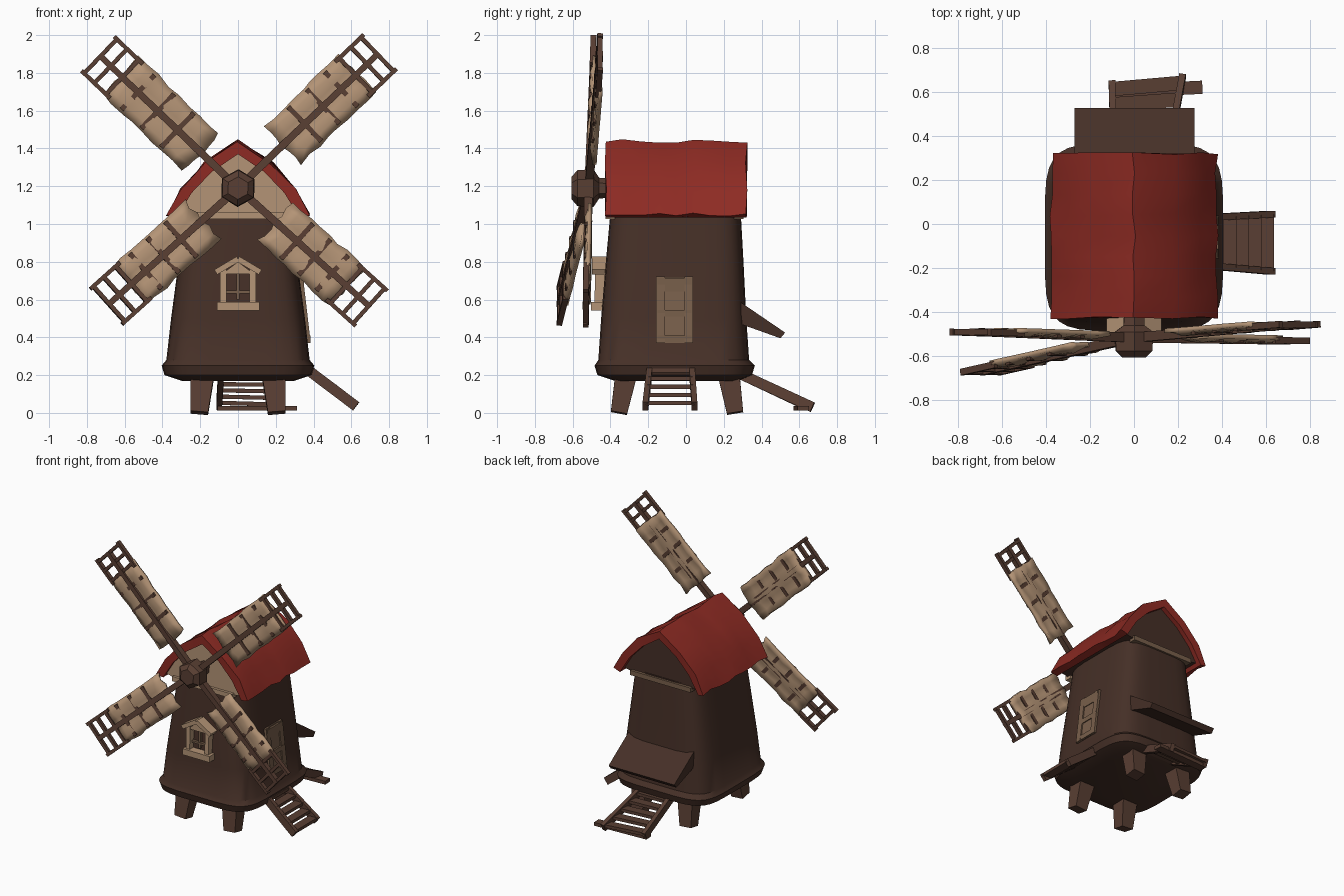
import bpy, bmesh, math, random
from mathutils import Vector, Matrix

if "Cube" in bpy.data.objects:
    bpy.data.objects.remove(bpy.data.objects["Cube"])

random.seed(4)


def material(name, rgb):
    m = bpy.data.materials.new(name)
    m.diffuse_color = (*rgb, 1)
    m.use_nodes = True
    m.node_tree.nodes["Principled BSDF"].inputs["Base Color"].default_value = m.diffuse_color
    return m


DARK = material("dark brown wood", (.060, .029, .020))
WOOD = material("brown timber", (.100, .049, .033))
TAN = material("tan canvas", (.456, .296, .181))
WORN = material("weathered wood", (.19, .115, .070))
RED = material("red roof", (.270, .024, .017))


def finish(name, bm, mats, smooth=None):
    bmesh.ops.recalc_face_normals(bm, faces=bm.faces)
    me = bpy.data.meshes.new(name)
    bm.to_mesh(me)
    bm.free()
    ob = bpy.data.objects.new(name, me)
    bpy.context.collection.objects.link(ob)
    for m in mats:
        me.materials.append(m)
    if smooth:
        bpy.ops.object.select_all(action='DESELECT')
        ob.select_set(True)
        bpy.context.view_layer.objects.active = ob
        bpy.ops.object.shade_smooth_by_angle(angle=math.radians(smooth))
    return ob


def loft(bm, rings, cap=True):
    vs = [[bm.verts.new(p) for p in r] for r in rings]
    n = len(vs[0])
    for a, b in zip(vs, vs[1:]):
        for i in range(n):
            bm.faces.new((a[i], a[(i + 1) % n], b[(i + 1) % n], b[i]))
    if cap:
        bm.faces.new(vs[0][::-1])
        bm.faces.new(vs[-1])


def beam(bm, p, q, side, w, h, taper=1.0):
    """Bar from p to q; w is its size along 'side', h across it."""
    p, q = Vector(p), Vector(q)
    d = (q - p).normalized()
    s = Vector(side)
    s = (s - d * s.dot(d)).normalized()
    t = d.cross(s)
    rings = []
    for c, k in ((p, 1), (q, taper)):
        rings.append([c + s * (w * k * a / 2) + t * (h * k * b / 2)
                      for a, b in ((-1, -1), (1, -1), (1, 1), (-1, 1))])
    loft(bm, rings)


def outline(profile, y):
    return [(x, y, z) for x, z in profile]


# Tapered body with rounded square section and flared base
def ring(z, hx, y0, y1, n=32, e=2 / 5):
    pts = []
    for i in range(n):
        a = 2 * math.pi * (i + .5) / n
        c, s = math.cos(a), math.sin(a)
        pts.append((math.copysign(abs(c) ** e, c) * hx,
                    (y0 + y1) / 2 + math.copysign(abs(s) ** e, s) * (y1 - y0) / 2, z))
    return pts


bm = bmesh.new()
loft(bm, [ring(*r) for r in ((.17, .30, -.38, .28), (.20, .39, -.47, .35),
                             (.25, .405, -.485, .365), (.28, .38, -.465, .335),
                             (.50, .355, -.45, .32), (.80, .315, -.425, .305),
                             (1.07, .28, -.40, .29))])
finish("body", bm, [DARK], 35)

# Gable block under the roof, tan on the front face
gable = [(-.31, 1.06), (-.16, 1.03), (.16, 1.03), (.31, 1.06), (.23, 1.19), (.13, 1.29),
         (0, 1.38), (-.13, 1.29), (-.23, 1.19)]
bm = bmesh.new()
loft(bm, [outline(gable, -.405), outline(gable, .285)])
bm.normal_update()
for f in bm.faces:
    c = f.calc_center_median()
    f.material_index = 1 if c.y < -.40 else 0
finish("gable", bm, [DARK, TAN])
for nm, y in (("front_ledge", -.40), ("back_ledge", .28)):
    bm = bmesh.new()
    beam(bm, (-.25, y, 1.045), (.25, y, 1.045), (0, 1, 0), .05, .035)
    finish(nm, bm, [TAN if y < 0 else WORN])

# Sagging thatched roof
outer = [(-.375, 1.05), (-.30, 1.18), (-.18, 1.32), (0, 1.44),
         (.18, 1.32), (.30, 1.18), (.375, 1.05)]
inner = [(.325, 1.035), (.245, 1.165), (.14, 1.275), (0, 1.37),
         (-.14, 1.275), (-.245, 1.165), (-.325, 1.035)]
bm = bmesh.new()
rows = []
for i in range(9):
    y = -.425 + .745 * i / 8
    rows.append([(x + random.uniform(-.008, .008), y + random.uniform(-.006, .006),
                  z + random.uniform(-.01, .01)) for x, z in outer] + outline(inner, y))
loft(bm, rows, cap=False)
bm.verts.ensure_lookup_table()
for s in (0, 8 * 14):
    for i in range(6):
        bm.faces.new([bm.verts[s + k] for k in (i, i + 1, 12 - i, 13 - i)])
finish("roof", bm, [RED], 40)

# Splayed legs
for sx, nx in ((-1, "left"), (1, "right")):
    for y, dy, ny in ((-.31, -.045, "front"), (.22, .04, "back")):
        bm = bmesh.new()
        beam(bm, (sx * .185, y, .24), (sx * .205, y + dy, 0), (1, 0, 0), .13, .12, .72)
        finish(f"{ny}_{nx}_leg", bm, [WOOD])


# Stairs: two rails and treads between them
def stairs(name, a0, a1, b0, b1, side, steps):
    bm = bmesh.new()
    a0, a1, b0, b1 = map(Vector, (a0, a1, b0, b1))
    for p, q in ((a0, a1), (b0, b1)):
        beam(bm, p, q, side, .03, .055)
    for i in range(steps):
        t = (i + .6) / steps
        beam(bm, a0.lerp(a1, t), b0.lerp(b1, t), (0, 0, 1), .022, .065)
    beam(bm, a0, b0, (0, 0, 1), .05, .06)
    return bm


bm = stairs("", (.34, -.19, .25), (.625, -.215, .035),
            (.34, .03, .25), (.625, .045, .035), (0, 1, 0), 5)
finish("side_stairs", bm, [WOOD])
bm = stairs("", (-.09, .29, .205), (-.10, .64, .04),
            (.15, .29, .205), (.22, .67, .03), (1, 0, 0), 5)
beam(bm, (-.11, .60, .025), (.31, .62, .025), (0, 0, 1), .025, .06)
finish("back_stairs", bm, [WOOD])

# Sloping canopy above the back stairs
bm = bmesh.new()
loft(bm, [[(x, .29, .47), (x, .50, .395), (x, .525, .425), (x, .29, .585)]
          for x in (-.27, .275)])
finish("back_canopy", bm, [DARK])

# Front window: sill, posts and little pitched hood
bm = bmesh.new()
beam(bm, (-.11, -.465, .565), (.115, -.465, .565), (0, 1, 0), .075, .045)
for s in (-1, 1):
    beam(bm, (s * .078, -.455, .58), (s * .078, -.45, .76), (1, 0, 0), .032, .06)
    beam(bm, (s * .118, -.455, .745), (0, -.455, .815), (0, 1, 0), .085, .03)
loft(bm, [[(-.085, y, .735), (.085, y, .735), (0, y, .80)] for y in (-.475, -.42)])
finish("front_window", bm, [TAN])
bm = bmesh.new()
beam(bm, (-.06, -.452, .64), (.06, -.452, .64), (0, 1, 0), .02, .015)
beam(bm, (0, -.447, .60), (0, -.447, .74), (1, 0, 0), .014, .02)
finish("front_window_bars", bm, [WORN])

# Side window following the slope of the right wall
bm = bmesh.new()
lo, hi = Vector((.374, -.06, .37)), Vector((.333, -.06, .72))
for y in (-.135, .015):
    o = Vector((0, y + .06, 0))
    beam(bm, lo + o, hi + o, (0, 1, 0), .045, .022)
for t in (.06, .45, .88):
    c = lo.lerp(hi, t)
    beam(bm, c - Vector((0, .09, 0)), c + Vector((0, .09, 0)), (0, 0, 1),
         .07 if t > .8 else .035, .022)
beam(bm, lo - Vector((.004, 0, 0)), hi - Vector((.004, 0, 0)), (0, 1, 0), .16, .012)
finish("side_window", bm, [WORN])

# Hub and axle
bm = bmesh.new()
loft(bm, [[(r * math.cos(k * math.pi / 3 + .5), y, 1.19 + r * math.sin(k * math.pi / 3 + .5))
           for k in range(6)]
          for y, r in ((-.605, .06), (-.575, .095), (-.49, .10), (-.46, .055), (-.38, .05))])
finish("hub", bm, [WOOD])

# Four sails: tip position, start of the canvas
HUB = Vector((0, -.515, 1.19))
SAILS = {"upper_right": ((.745, -.455, 1.905), .33), "upper_left": ((-.735, -.49, 1.895), .27),
         "lower_left": ((-.69, -.67, .57), .26), "lower_right": ((.70, -.53, .56), .27)}
W = .125
for nm, (tip, start) in SAILS.items():
    d = Vector(tip) - HUB
    L = d.length
    u = d.normalized()
    v = u.cross(Vector((0, 1, 0))).normalized()
    n = u.cross(v)
    n = -n if n.y > 0 else n          # n points to the front

    def at(a, b, c=0):
        return HUB + u * a + v * b + n * c

    end = L - .17
    bm = bmesh.new()
    beam(bm, at(.03, 0), at(L, 0), v, .042, .045, .75)
    for s in (-1, 1):
        beam(bm, at(end - .03, s * W), at(L + .01, s * W), n, .03, .022)
    for a in (end, L - .085, L - .01):
        beam(bm, at(a, -W - .01), at(a, W + .01), n, .028, .022)
    for k in (.3, .55, .8):
        a = start + (end - start) * k
        beam(bm, at(a, -W), at(a, W), n, .028, .026)
    finish(nm + "_sail_frame", bm, [WOOD])

    # Billowed canvas, with ragged edges
    bm = bmesh.new()
    nu, nv = 8, 6
    g = []
    for i in range(nu + 1):
        row = []
        for j in range(nv + 1):
            b = 2 * j / nv - 1
            a = start + (end + .01 - start) * i / nu
            a += random.uniform(-.012, .012)
            c = -.012 + .022 * math.sin(abs(b) * math.pi) * abs(math.sin(i * 1.2))
            row.append(bm.verts.new(at(a, b * (W + .012 + random.uniform(-.008, .006)), c)))
        g.append(row)
    for i in range(nu):
        for j in range(nv):
            bm.faces.new((g[i][j], g[i + 1][j], g[i + 1][j + 1], g[i][j + 1]))
    ob = finish(nm + "_canvas", bm, [TAN], 40)
    sol = ob.modifiers.new("thickness", 'SOLIDIFY')
    sol.thickness = .022
    sol.offset = 0
